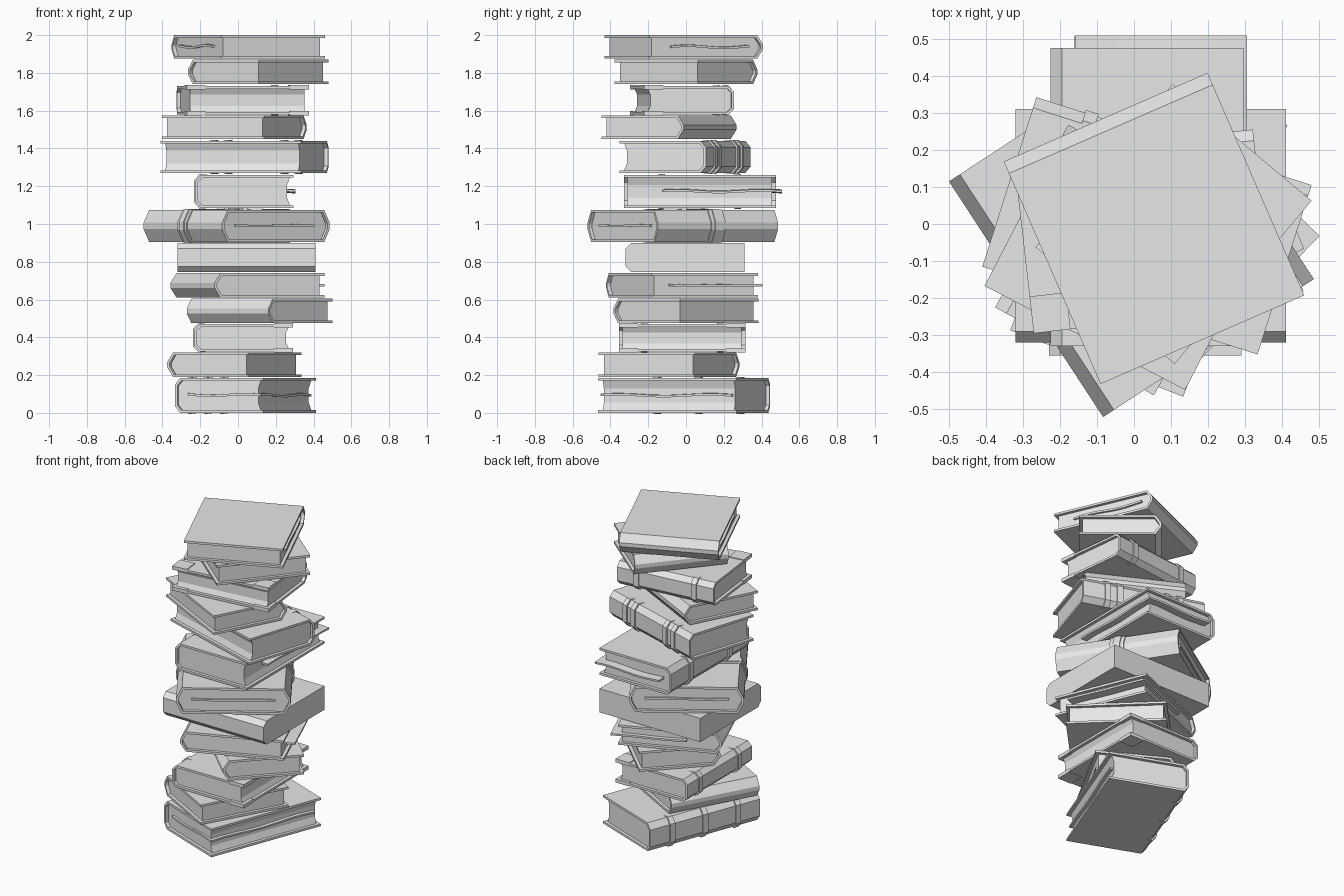
import bpy, bmesh, math
from mathutils import Matrix

cube = bpy.data.objects.get("Cube")
if cube:
    bpy.data.objects.remove(cube)

grey = bpy.data.materials.new("plain grey")
grey.use_nodes = True
GREY = (0.8, 0.8, 0.8, 1)
grey.diffuse_color = GREY
grey.node_tree.nodes["Principled BSDF"].inputs["Base Color"].default_value = GREY


def finish(name, bm, place):
    bmesh.ops.recalc_face_normals(bm, faces=bm.faces)
    mesh = bpy.data.meshes.new(name)
    bm.to_mesh(mesh)
    bm.free()
    mesh.materials.append(grey)
    ob = bpy.data.objects.new(name, mesh)
    ob.matrix_world = place
    bpy.context.collection.objects.link(ob)
    return ob


def prism(name, outline, start, end, place):
    """Extrude a (depth, height) outline along the spine direction."""
    bm = bmesh.new()
    face = bm.faces.new([bm.verts.new((u, start, z)) for u, z in outline])
    ext = bmesh.ops.extrude_face_region(bm, geom=[face])["geom"]
    moved = [g for g in ext if isinstance(g, bmesh.types.BMVert)]
    bmesh.ops.translate(bm, verts=moved, vec=(0, end - start, 0))
    return finish(name, bm, place)


def spine_curve(edge, h, chamfer, rise, t=0):
    """Chamfered spine, from the top corner down to the bottom corner."""
    back = edge - chamfer - t * 0.5
    return [(back, h / 2 - t), (edge - t, h / 2 - rise - t * 0.3),
            (edge - t, -h / 2 + rise + t * 0.3), (back, -h / 2 + t)]


def sheet(name, u0, u1, v0, v1, place, wave):
    """Loose page, slightly wavy in both directions."""
    bm = bmesh.new()
    bmesh.ops.create_grid(bm, x_segments=8, y_segments=8, size=0.5)
    for v in bm.verts:
        a, b = v.co.x + 0.5, v.co.y + 0.5
        z = wave * (math.sin(a * 7) + math.sin(b * 9)) / 2
        v.co = (u0 + a * (u1 - u0), v0 + b * (v1 - v0), z)
    ob = finish(name, bm, place)
    mod = ob.modifiers.new("thickness", "SOLIDIFY")
    mod.thickness = 0.012
    mod.offset = 0


def book(name, x, y, z0, z1, angle, depth, length, style, bands=()):
    h, t, lip = z1 - z0, 0.014, 0.02
    place = (Matrix.Translation((x, y, (z0 + z1) / 2))
             @ Matrix.Rotation(math.radians(angle), 4, "Z"))
    d, half = depth / 2, length / 2
    chamfer, rise = (0.035, h * 0.4) if style in ("angular", "wrapped") else (0.03, h * 0.2)
    outer = spine_curve(d, h, chamfer, rise)
    inner = spine_curve(d, h, chamfer, rise, t)
    pages = spine_curve(d, h, chamfer, rise, t * 0.9)

    if style == "solid":
        # plain slab with a chamfered spine
        prism(name + "_block", outer + [(-d, -h / 2), (-d, h / 2)], -half, half, place)
        return place

    if style == "wrapped":
        # cover closed all round: two halves with the same chamfered edge
        for side, tag in ((1, "spine"), (-1, "flap")):
            shell = [(0, h / 2)] + outer + [(0, -h / 2), (0, -h / 2 + t)] + inner[::-1] + [(0, h / 2 - t)]
            prism(f"{name}_{tag}_cover", [(side * u, z) for u, z in shell], -half, half, place)
        block = pages + [(-u, z) for u, z in reversed(pages)]
        prism(name + "_pages", block, -half + lip, half - lip, place)
    else:
        # C-shaped cover and recessed page block
        shell = [(-d, h / 2)] + outer + [(-d, -h / 2), (-d, -h / 2 + t)] + inner[::-1] + [(-d, h / 2 - t)]
        prism(name + "_cover", shell, -half, half, place)
        hollow = 0.015 if style == "rounded" else 0
        fore = -d + lip
        block = pages + [(fore, -h / 2 + t * 0.9), (fore + hollow, -h / 5),
                         (fore + hollow, h / 5), (fore, h / 2 - t * 0.9)]
        prism(name + "_pages", block, -half + lip, half - lip, place)

    # raised bands over the spine
    for i, b in enumerate(bands):
        w = 0.018
        ring = spine_curve(d + 0.008, h + 0.01, chamfer, rise)
        root = d - chamfer - 0.04
        ring += [(root, -h / 2), (root, h / 2)]
        prism(f"{name}_band_{i + 1}", ring, b * length - w, b * length + w, place)
    return place


# Books from the bottom: centre, heights, spine angle, depth, length
PAIRS = (-0.3, -0.2, 0.2, 0.3)
p1 = book("book_1", 0.04, -0.01, 0, 0.185, 159, 0.5, 0.785, "rounded", (-0.3, 0, 0.3))
book("book_2", -0.02, -0.09, 0.19, 0.32, 151, 0.49, 0.58, "angular")
p3 = book("book_3", 0.03, -0.02, 0.325, 0.47, 180, 0.52, 0.67, "rounded", (-0.3, 0.3))
book("book_4", 0.115, 0, 0.475, 0.605, 226, 0.49, 0.6, "angular")
p5 = book("book_5", 0.05, -0.02, 0.61, 0.74, 202.5, 0.63, 0.61, "angular")
book("book_6", 0.045, -0.005, 0.745, 0.9, -90, 0.63, 0.73, "solid")
p7 = book("book_7", -0.007, -0.017, 0.905, 1.075, 213.2, 0.68, 0.76, "wrapped")
p8 = book("book_8", 0.035, 0.073, 1.085, 1.26, 180, 0.52, 0.805, "rounded", (-0.25, 0.25))
book("book_9", 0.035, -0.005, 1.27, 1.44, 72.3, 0.48, 0.78, "rounded", PAIRS)
book("book_10", -0.02, -0.09, 1.45, 1.575, 62.6, 0.49, 0.61, "angular")
p11 = book("book_11", 0.025, -0.02, 1.58, 1.73, 96.5, 0.48, 0.65, "rounded", (-0.3, 0.3))
book("book_12", 0.107, 0, 1.74, 1.87, 140, 0.49, 0.575, "angular")
p13 = book("book_13", 0.054, -0.012, 1.875, 2.0, 113.5, 0.655, 0.6, "angular")

# Corner guards on the two decorated books
for name, place, d, half, h in (("book_3", p3, 0.26, 0.335, 0.145),
                                ("book_11", p11, 0.24, 0.325, 0.15)):
    for s in (-1, 1):
        for up in (-1, 1):
            tri = [(-d, up * (h / 2 - 0.018)), (-d, up * (h / 2 + 0.005)),
                   (-d + 0.1, up * (h / 2 + 0.005)), (-d + 0.1, up * (h / 2 - 0.018))]
            prism(f"{name}_corner_guard_{s}_{up}", tri, s * (half - 0.1), s * half, place)

# Strap around the wrapped book, with a flat knot on top
for i, (w, grow) in enumerate(((0.045, 0.006), (0.022, 0.011))):
    right = spine_curve(0.34 + grow, 0.17 + grow, 0.035, 0.068)
    prism(f"strap_{i + 1}", right + [(-u, z) for u, z in reversed(right)], -w, w, p7)
for i, turn in enumerate((-35, 20, 70)):
    knot = p7 @ Matrix.Translation((-0.02, 0, 0.088)) @ Matrix.Rotation(math.radians(turn), 4, "Z")
    prism(f"strap_knot_{i + 1}", [(-0.12, -0.006), (-0.12, 0.006), (0.12, 0.006), (0.12, -0.006)],
          -0.015, 0.015, knot)

# Loose pages
sheet("loose_page_1", -0.235, 0.18, -0.36, 0.385, p1, 0.01)
sheet("loose_page_8", -0.27, 0.195, -0.435, 0.2, p8, 0.01)
sheet("loose_page_5", -0.36, 0.1, -0.31, 0.2, p5, 0.003)
sheet("loose_page_7", -0.25, 0.25, -0.37, 0.37, p7, 0.004)
sheet("loose_page_13", -0.2, 0.25, -0.295, 0.295, p13, 0.012)
